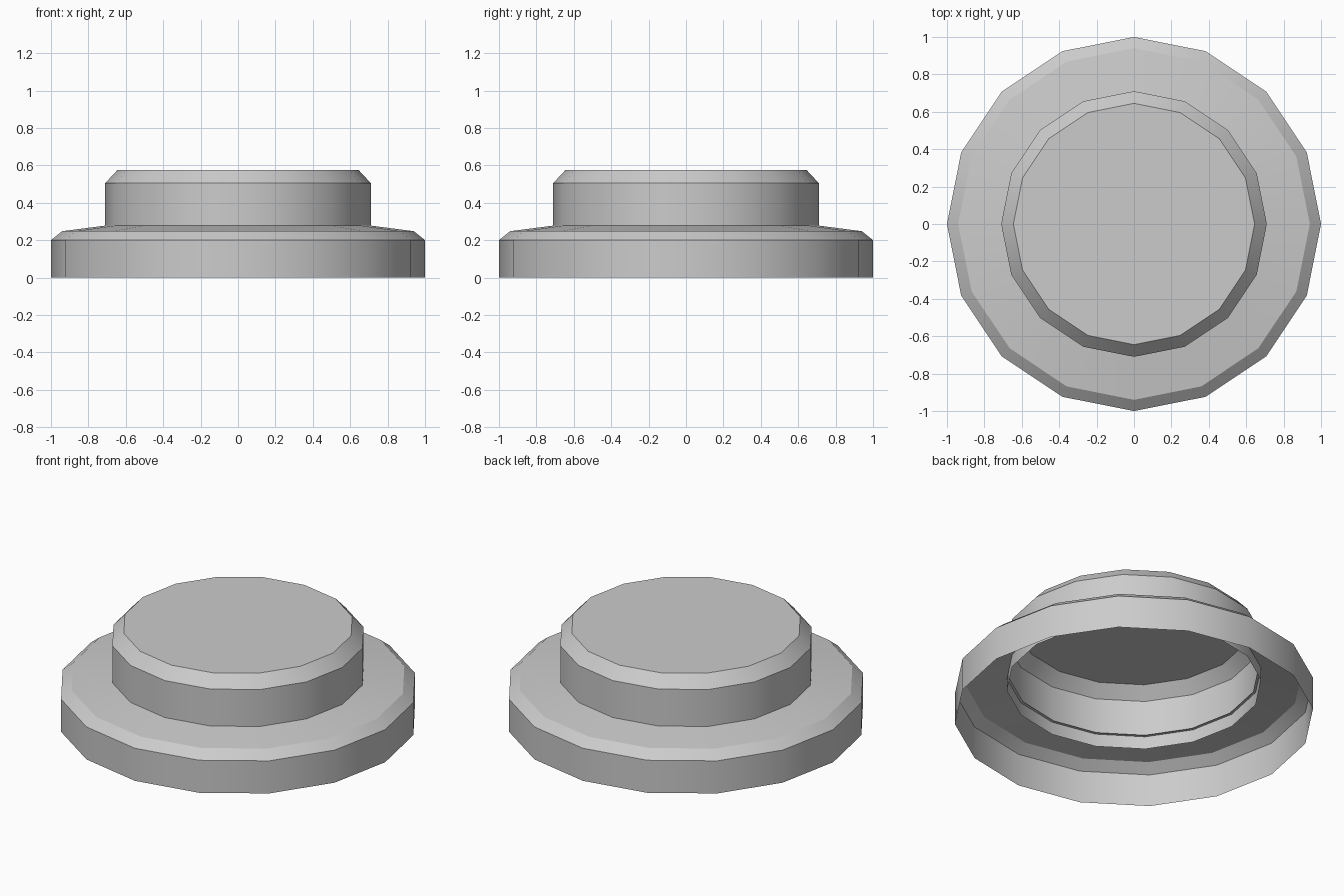
import bpy, bmesh, math

if "Cube" in bpy.data.objects:
    bpy.data.objects.remove(bpy.data.objects["Cube"])

SIDES = 16


def lathe(name, profile, cap=False):
    """Revolve an (r, z) profile as an open shell, optionally capping its end."""
    bm = bmesh.new()
    rings = []
    for r, z in profile:
        rings.append([bm.verts.new((r * math.cos(2 * math.pi * i / SIDES),
                                    r * math.sin(2 * math.pi * i / SIDES), z))
                      for i in range(SIDES)])
    for low, high in zip(rings, rings[1:]):
        for i in range(SIDES):
            j = (i + 1) % SIDES
            bm.faces.new((low[i], low[j], high[j], high[i]))
    if cap:
        bm.faces.new(rings[-1])
    mesh = bpy.data.meshes.new(name)
    bm.to_mesh(mesh)
    bm.free()
    obj = bpy.data.objects.new(name, mesh)
    bpy.context.collection.objects.link(obj)
    bpy.context.view_layer.objects.active = obj
    obj.select_set(True)
    bpy.ops.object.shade_smooth_by_angle(angle=math.radians(30))
    obj.select_set(False)
    return obj


# Wide base flange: hollow, open below, with a small lip inside the cap wall
lathe("base_flange", [(1, 0), (1, 0.2), (0.94, 0.248), (0.695, 0.28)])

# Raised button: its wall hangs below the flange, with a bevelled top
lathe("raised_cap", [(0.71, 0.2), (0.71, 0.505), (0.645, 0.575)], cap=True)
